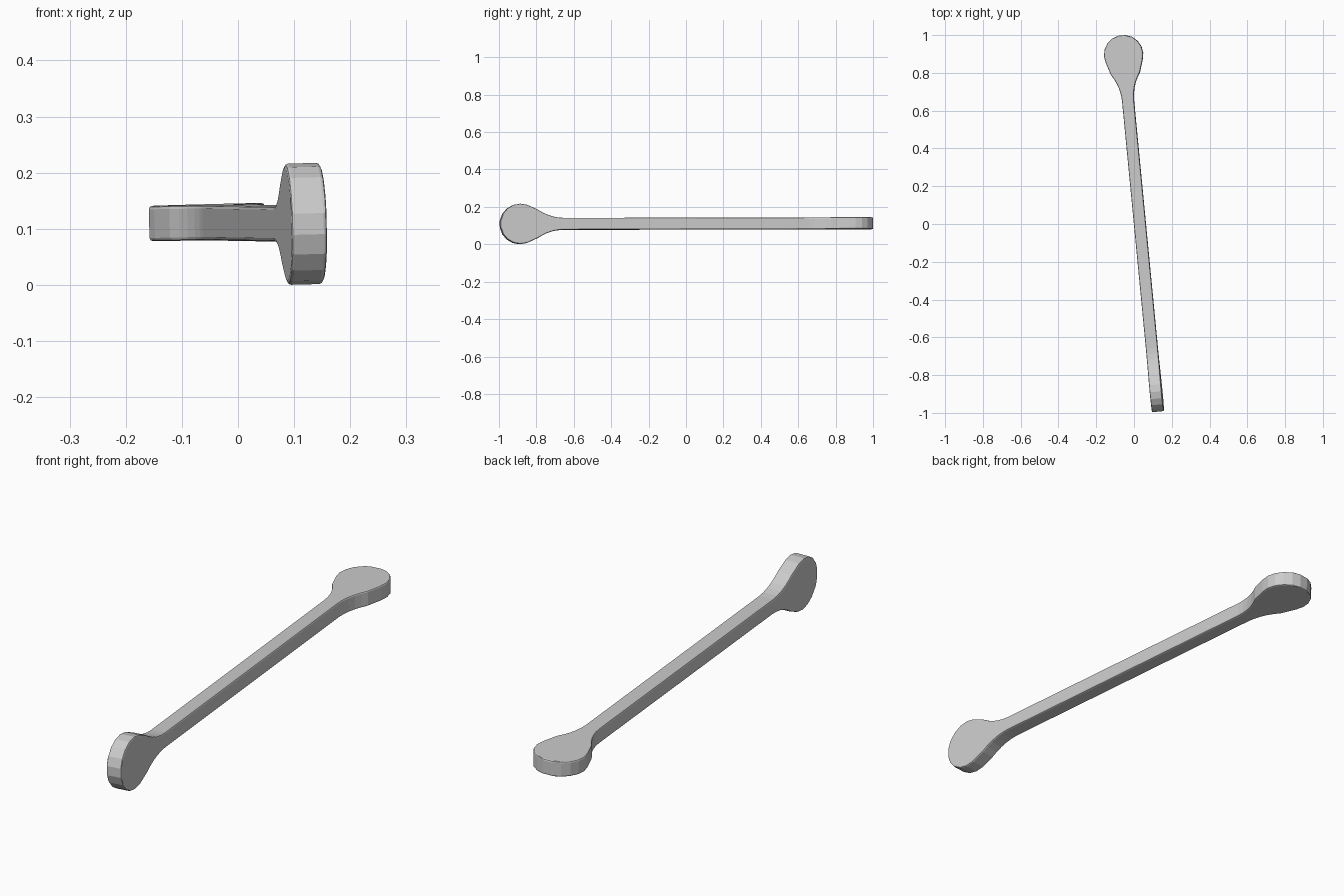
import bpy, bmesh
from math import sin, cos, radians
from mathutils import Matrix

if "Cube" in bpy.data.objects:
    bpy.data.objects.remove(bpy.data.objects["Cube"])

T = 0.0315            # half thickness of the bar
NECK = [(0.80, 0.077), (0.775, 0.062), (0.75, 0.050), (0.72, 0.040), (0.69, 0.034), (0.66, T)]


def paddle(r, tip):
    """Half-widths along the axis, from the round tip in to the plain bar."""
    c = tip - r * cos(radians(10))
    disc = [(c + r * cos(radians(a)), r * sin(radians(a))) for a in (10, 30, 50, 70, 90, 110)]
    return disc + NECK


# sections: (position along bar, half width, half height)
sections = [(-u, T, w) for u, w in paddle(0.108, 0.998)]              # upright front paddle
sections += [(u, w, T) for u, w in reversed(paddle(0.104, 1.003))]    # flat back paddle

# loft the rectangular sections into one bar
bm = bmesh.new()
rings = [[bm.verts.new((sx * w, u, sz * h)) for sx, sz in ((-1, -1), (1, -1), (1, 1), (-1, 1))]
         for u, w, h in sections]
for a, b in zip(rings, rings[1:]):
    for i in range(4):
        j = (i + 1) % 4
        bm.faces.new((a[i], a[j], b[j], b[i]))
bm.faces.new(rings[0])
bm.faces.new(rings[-1])
bmesh.ops.recalc_face_normals(bm, faces=bm.faces)

# slight yaw and roll, then stand on the ground
bm.transform(Matrix.Translation((0.0315, 0, 0)) @ Matrix.Rotation(radians(5.5), 4, 'Z')
             @ Matrix.Rotation(radians(-1.5), 4, 'Y') @ Matrix.Rotation(radians(0.1), 4, 'X'))
low = min(v.co.z for v in bm.verts)
bm.transform(Matrix.Translation((0, 0, -low)))

mesh = bpy.data.meshes.new("twisted_paddle_bar")
bm.to_mesh(mesh)
bm.free()
bar = bpy.data.objects.new("twisted_paddle_bar", mesh)
bpy.context.collection.objects.link(bar)

# softened long edges and rims
bev = bar.modifiers.new("edge_bevel", 'BEVEL')
bev.width = 0.006
bev.segments = 2
bev.limit_method = 'ANGLE'
bev.angle_limit = radians(50)
